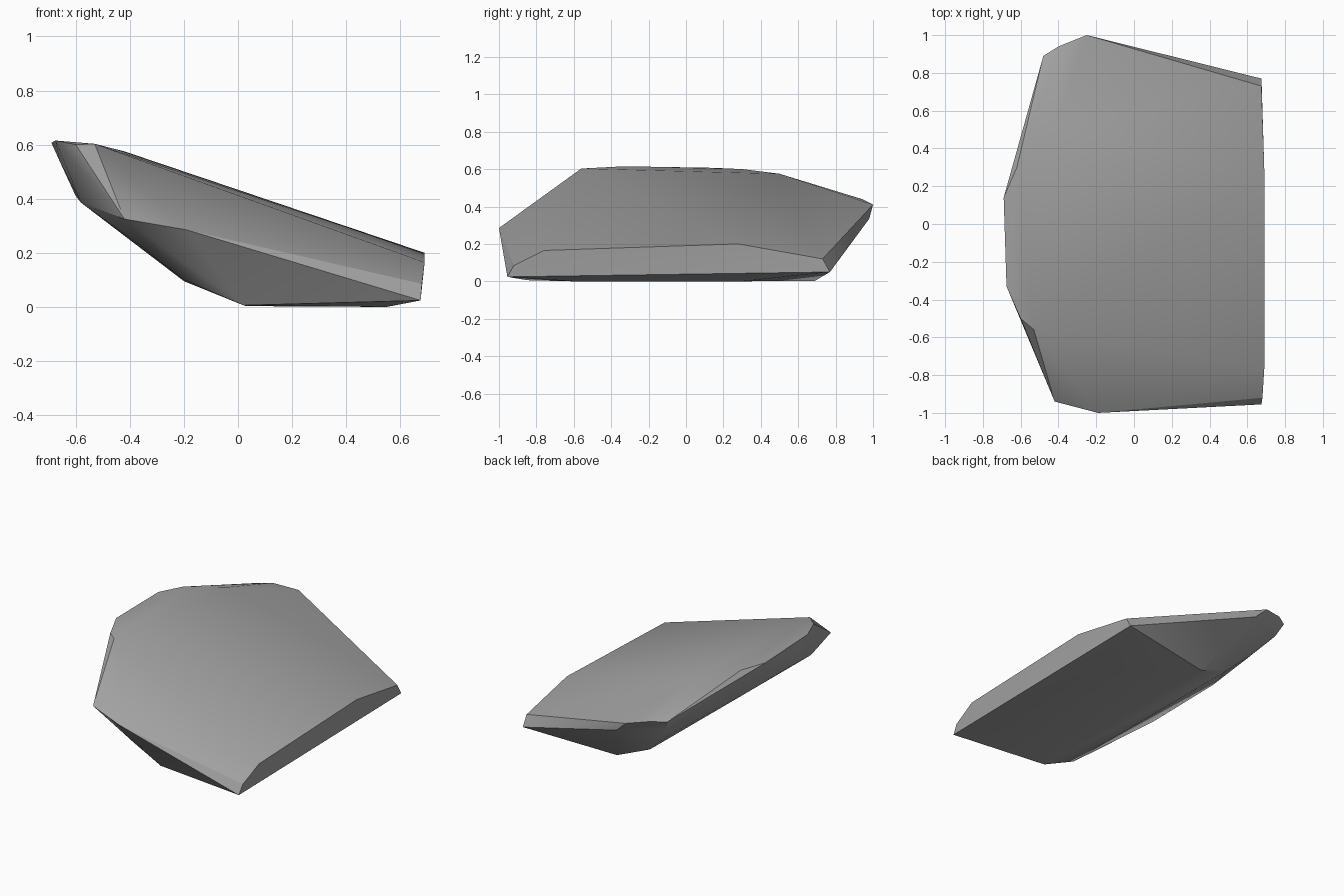
import bpy
import bmesh
import math

# Remove the default cube only
default_cube = bpy.data.objects.get("Cube")
if default_cube is not None:
    bpy.data.objects.remove(default_cube, do_unlink=True)


def make_material(name, color):
    material = bpy.data.materials.new(name)
    material.use_nodes = True
    material.diffuse_color = color
    shader = material.node_tree.nodes["Principled BSDF"]
    shader.inputs["Base Color"].default_value = color
    shader.inputs["Roughness"].default_value = 0.9
    return material


def hull_object(name, rings, material):
    """Wrap a convex skin around the contour rings of a chipped stone."""
    bm = bmesh.new()
    for ring in rings:
        for point in ring:
            bm.verts.new(point)
    result = bmesh.ops.convex_hull(bm, input=bm.verts[:])
    # Drop any point that ended up inside the skin
    inside = {v for v in result["geom_interior"] if isinstance(v, bmesh.types.BMVert)}
    bmesh.ops.delete(bm, geom=list(inside), context="VERTS")
    # Merge nearly flat triangles into broad facets
    bmesh.ops.dissolve_limit(bm, angle_limit=math.radians(1), verts=bm.verts[:], edges=bm.edges[:])
    bmesh.ops.recalc_face_normals(bm, faces=bm.faces[:])
    mesh = bpy.data.meshes.new(name)
    bm.to_mesh(mesh)
    bm.free()
    mesh.materials.append(material)
    stone = bpy.data.objects.new(name, mesh)
    bpy.context.collection.objects.link(stone)
    return stone


# High crest on the raised side of the slab
crest = [
    (-.53, -.56, .603), (-.6, -.5, .6), (-.675, -.33, .615), (-.69, .14, .607),
    (-.62, .3, .6), (-.42, .5, .575),
]

# Thin rim, front end and back end
front_rim = [(-.42, -.94, .325), (-.19, -1, .285)]
back_rim = [
    (-.48, .89, .437), (-.4, .94, .44), (-.25, 1, .41), (-.17, .98, .335), (-.45, .84, .36),
]

# Broken flat end on the low side
cut_end = [
    (.675, -.955, .024), (.68, -.92, .085), (.69, -.76, .165),
    (.69, .28, .2), (.675, .73, .12), (.675, .77, .05),
]

# Rounded belly under the crest
belly = [
    (-.66, -.2, .54), (-.58, -.5, .385), (-.6, -.2, .41), (-.56, .1, .375),
    (-.36, .71, .245), (-.2, .67, .095), (-.35, -.83, .22), (-.2, -.83, .1),
]

# Flat resting base
base = [
    (.02, -.85, .006), (.55, -.6, 0), (.55, .3, 0), (.03, .69, .003),
]

stone_grey = make_material("stone grey", (.36, .36, .36, 1))
slab = hull_object(
    "rock_slab", [crest, front_rim, back_rim, cut_end, belly, base], stone_grey
)

# Soft facets with crisp broken edges
bpy.ops.object.select_all(action="DESELECT")
slab.select_set(True)
bpy.context.view_layer.objects.active = slab
bpy.ops.object.shade_smooth_by_angle(angle=math.radians(30))
